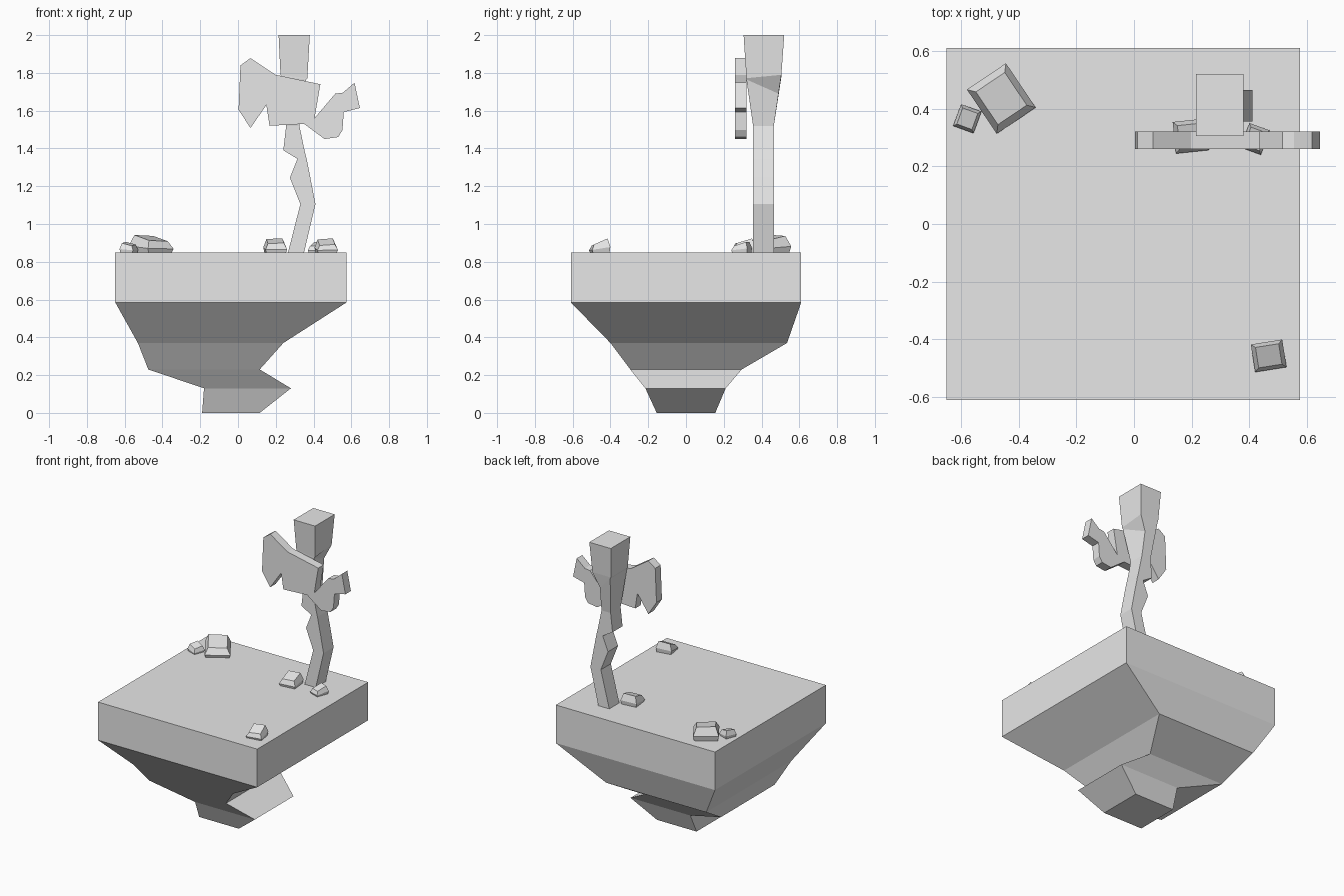
import bpy
import bmesh
import math

cube = bpy.data.objects.get("Cube")
if cube:
    bpy.data.objects.remove(cube, do_unlink=True)

# Single stone colour
stone = bpy.data.materials.new("pale_grey_stone")
stone.use_nodes = True
grey = (0.8, 0.8, 0.8, 1)
stone.diffuse_color = grey
stone.node_tree.nodes["Principled BSDF"].inputs["Base Color"].default_value = grey


def finish(name, bm):
    bmesh.ops.recalc_face_normals(bm, faces=bm.faces)
    mesh = bpy.data.meshes.new(name)
    bm.to_mesh(mesh)
    bm.free()
    mesh.materials.append(stone)
    obj = bpy.data.objects.new(name, mesh)
    bpy.context.collection.objects.link(obj)
    return obj


def loft(name, rings):
    """Skin a stack of matching rings and cap both ends."""
    bm = bmesh.new()
    loops = [[bm.verts.new(p) for p in ring] for ring in rings]
    for low, high in zip(loops, loops[1:]):
        for i in range(len(low)):
            j = (i + 1) % len(low)
            bm.faces.new((low[i], low[j], high[j], high[i]))
    bm.faces.new(loops[0])
    bm.faces.new(loops[-1])
    return finish(name, bm)


def rect(x0, x1, y0, y1, z):
    return [(x0, y0, z), (x1, y0, z), (x1, y1, z), (x0, y1, z)]


# Floating island: square slab over a stepped, crooked underside
GROUND = 0.85
loft("island", [
    rect(-0.19, 0.115, -0.155, 0.155, 0),
    rect(-0.18, 0.28, -0.215, 0.21, 0.13),
    rect(-0.475, 0.115, -0.295, 0.295, 0.23),
    rect(-0.53, 0.24, -0.40, 0.535, 0.37),
    rect(-0.65, 0.575, -0.61, 0.61, 0.585),
    rect(-0.65, 0.575, -0.61, 0.61, GROUND),
])

# Crooked trunk flaring into a block head, with a notch under the back corner
bends = [(0.265, 0.35, GROUND), (0.33, 0.41, 1.105), (0.275, 0.383, 1.245),
         (0.315, 0.363, 1.345), (0.24, 0.352, 1.39), (0.255, 0.325, 1.52)]
trunk = [rect(x0, x1, 0.355, 0.465, z) for x0, x1, z in bends]
trunk.append([(0.23, 0.32, 1.78), (0.36, 0.32, 1.765),
              (0.32, 0.49, 1.69), (0.23, 0.505, 1.78)])
trunk.append([(0.225, 0.32, 1.79), (0.367, 0.32, 1.772),
              (0.367, 0.505, 1.79), (0.225, 0.505, 1.79)])
trunk.append(rect(0.215, 0.38, 0.305, 0.52, 2))
loft("trunk_and_head", trunk)

# Flat jagged wing plate in front of the trunk
outline = [(0.066, 1.878), (0.198, 1.79), (0.436, 1.74), (0.405, 1.56),
           (0.515, 1.69), (0.555, 1.695), (0.617, 1.748), (0.645, 1.614),
           (0.56, 1.593), (0.553, 1.497), (0.53, 1.46), (0.458, 1.45),
           (0.35, 1.53), (0.167, 1.52), (0.15, 1.63), (0.066, 1.508),
           (0.003, 1.605), (0.013, 1.84)]
loft("wing_plate", [[(x, y, z) for x, z in outline] for y in (0.26, 0.32)])


def rock(name, x, y, width, depth, height, angle, lean_x=0, lean_y=0):
    """Chamfered stone whose top leans along x and y."""
    c, s = math.cos(math.radians(angle)), math.sin(math.radians(angle))
    rings = []
    for scale, level in ((0.92, 0), (1, 0.35), (0.74, 1)):
        ring = []
        for u, v in ((-1, -1), (1, -1), (1, 1), (-1, 1)):
            a, b = u * scale * width / 2, v * scale * depth / 2
            dx, dy = a * c - b * s, a * s + b * c
            rise = level * (height + lean_x * dx + lean_y * dy)
            ring.append((x + dx, y + dy, GROUND + rise))
        rings.append(ring)
    loft(name, rings)


# Scattered rocks
rock("large_rock", -0.46, 0.435, 0.163, 0.185, 0.075, 34, -0.15, 0.15)
rock("small_rock", -0.578, 0.365, 0.075, 0.08, 0.045, -20, -0.2, 0.2)
rock("front_rock", 0.467, -0.457, 0.11, 0.097, 0.055, 9, 0, 0.45)
rock("left_root_rock", 0.197, 0.305, 0.115, 0.11, 0.06, 6, 0, 0.3)
rock("right_root_rock", 0.42, 0.295, 0.075, 0.09, 0.045, -20, 0.1, 0.3)
